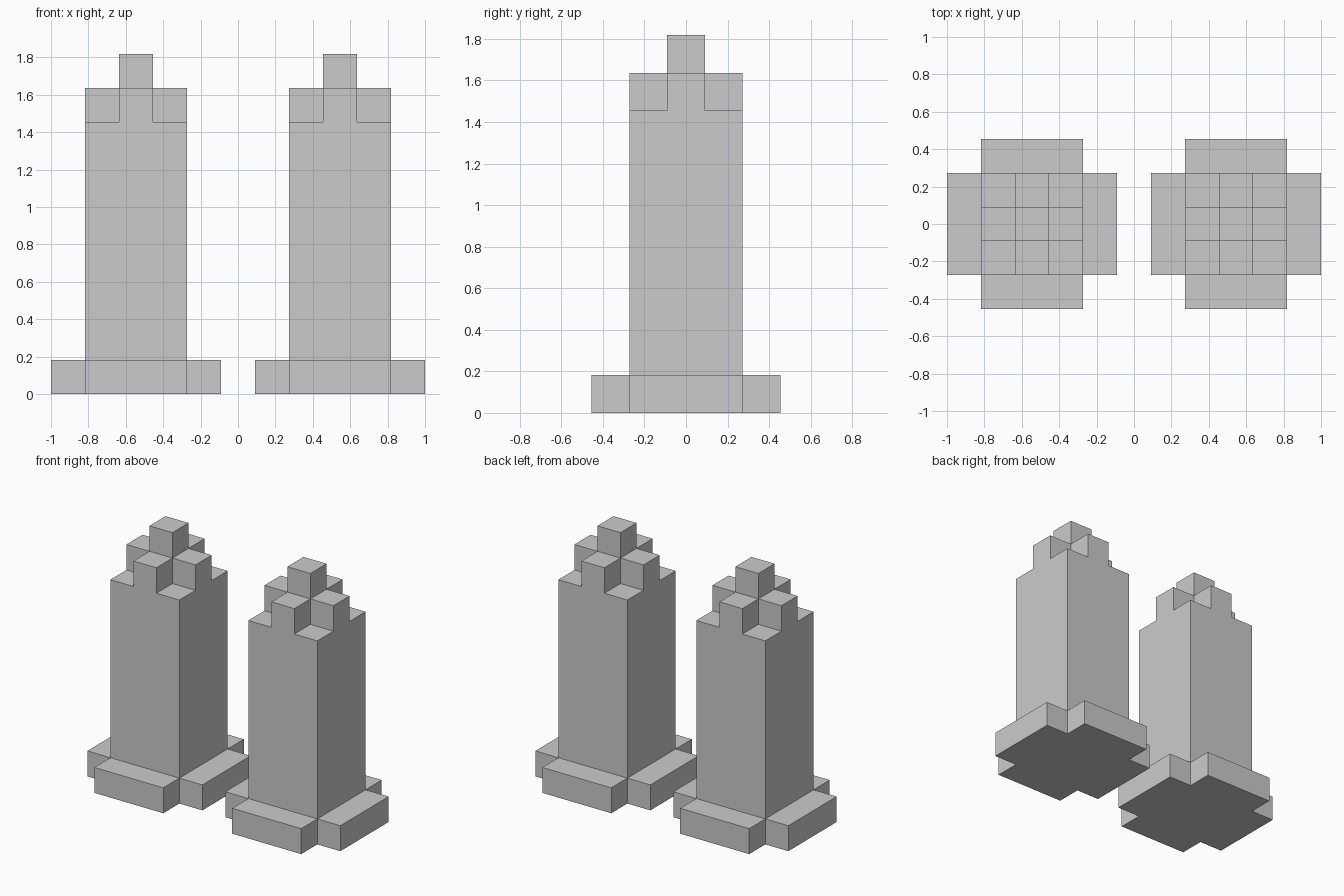
import bpy, bmesh

if "Cube" in bpy.data.objects:
    bpy.data.objects.remove(bpy.data.objects["Cube"])

U = 2 / 11  # block size: the whole model is 11 blocks wide


def square(r):
    return [(-r, -r), (r, -r), (r, r), (-r, r)]


def cross(inner, outer):
    # plus-shaped outline, one quarter turned four times
    pts, quarter = [], [(outer, -inner), (outer, inner), (inner, inner)]
    for _ in range(4):
        pts += quarter
        quarter = [(-y, x) for x, y in quarter]
    return pts


def prism(name, outline, z0, z1, x):
    # extrude an outline given in blocks between two heights
    bm = bmesh.new()
    base = bm.faces.new([bm.verts.new((px * U, py * U, z0 * U)) for px, py in outline])
    top = bmesh.ops.extrude_face_region(bm, geom=[base], use_keep_orig=True)
    verts = [g for g in top["geom"] if isinstance(g, bmesh.types.BMVert)]
    bmesh.ops.translate(bm, verts=verts, vec=(0, 0, (z1 - z0) * U))
    bmesh.ops.recalc_face_normals(bm, faces=bm.faces)
    mesh = bpy.data.meshes.new(name)
    bm.to_mesh(mesh)
    bm.free()
    obj = bpy.data.objects.new(name, mesh)
    obj.location.x = x
    bpy.context.collection.objects.link(obj)


# name, outline, bottom and top in blocks
parts = [
    ("plinth", cross(1.5, 2.5), 0, 1),
    ("shaft", square(1.5), 1, 8),
    ("crown", cross(0.5, 1.5), 8, 9),
    ("cap", square(0.5), 9, 10),
]

# two identical towers
for side, x in (("left", -3 * U), ("right", 3 * U)):
    for name, outline, z0, z1 in parts:
        prism(f"{side}_tower_{name}", outline, z0, z1, x)
